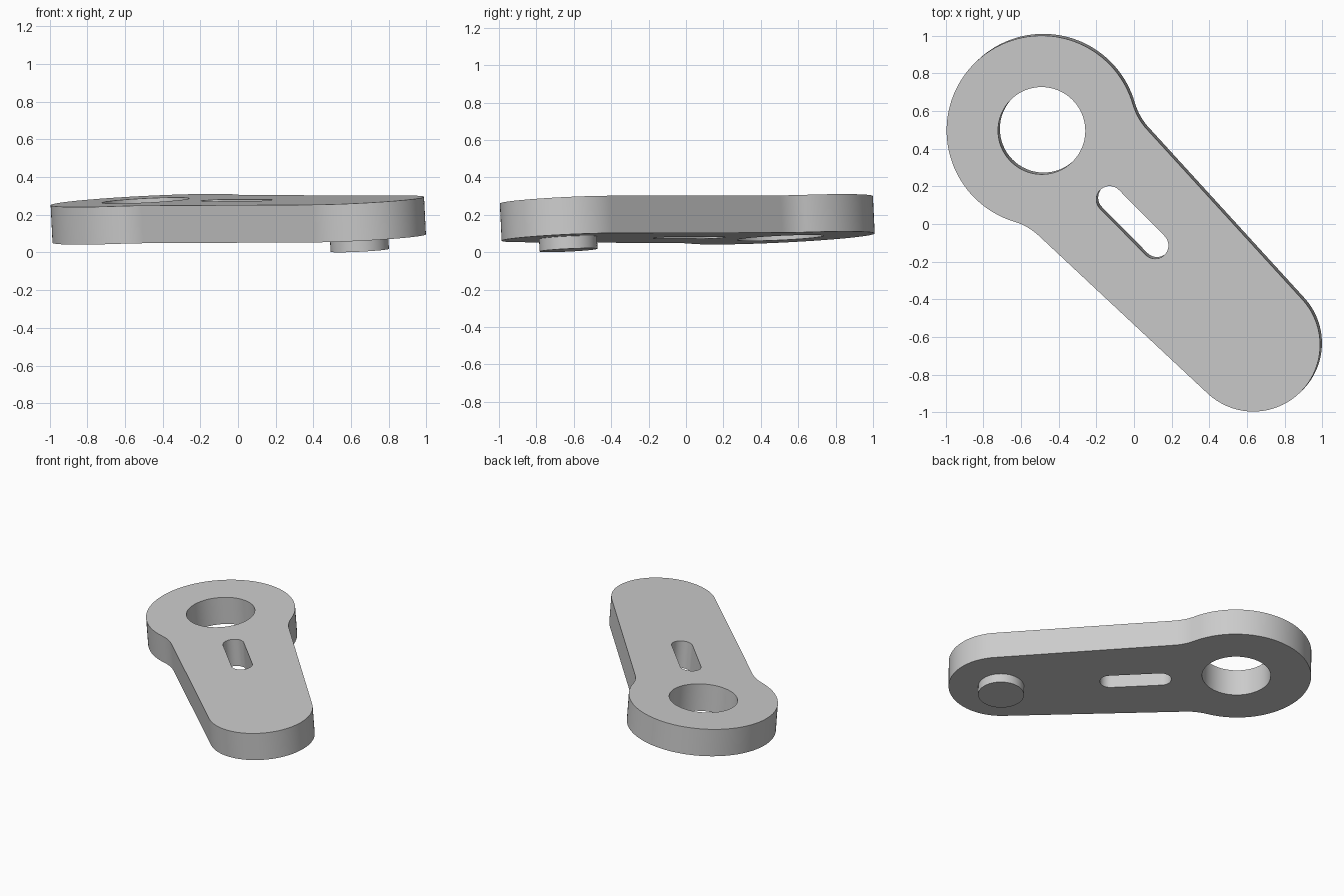
import bpy
import bmesh
from math import asin, atan2, cos, pi, radians, sin, sqrt
from mathutils import Matrix, Vector

cube = bpy.data.objects.get("Cube")
if cube:
    bpy.data.objects.remove(cube, do_unlink=True)

grey = bpy.data.materials.new("plain grey")
grey.use_nodes = True
colour = (0.6, 0.6, 0.6, 1)
grey.diffuse_color = colour
grey.node_tree.nodes["Principled BSDF"].inputs["Base Color"].default_value = colour

# Lever dimensions, along its own long axis with the big eye at the origin
BIG_R, SMALL_R, HOLE_R = 0.505, 0.355, 0.232
LENGTH, THICK, TAPER = 1.597, 0.2, 0.04
FILLET_U = 0.4
PIN_R, PIN_LEN = 0.155, 0.067

# Slightly tilted frame: u along the lever, w normal to its top face
w = Vector((-0.05, -0.048, 1)).normalized()
u = Vector((0.703, -0.711, 0))
u = (u - w * u.dot(w)).normalized()
v = w.cross(u)
frame = Matrix((u, v, w)).transposed().to_4x4()
frame.translation = (-0.49, 0.495, 0.276)


def arc(cu, cv, r, a0, a1, n):
    return [(cu + r * cos(a0 + (a1 - a0) * i / n),
             cv + r * sin(a0 + (a1 - a0) * i / n)) for i in range(n + 1)]


def finish(obj):
    obj.data.materials.clear()
    obj.data.materials.append(grey)
    obj.matrix_world = frame
    bpy.ops.object.select_all(action='DESELECT')
    obj.select_set(True)
    bpy.context.view_layer.objects.active = obj
    bpy.ops.object.shade_smooth_by_angle(angle=radians(30))


# Outline: big round end, concave fillet, tapered side, small round end
lean = asin(TAPER)
edge = SMALL_R / cos(lean) + (LENGTH - FILLET_U) * TAPER
fillet = (FILLET_U**2 + edge**2 - BIG_R**2) / (2 * (BIG_R - edge))
fillet_v = sqrt((BIG_R + fillet)**2 - FILLET_U**2)
join = atan2(fillet_v, FILLET_U)
half = arc(0, 0, BIG_R, pi, join, 40)
half += arc(FILLET_U, fillet_v, fillet, join - pi, -pi / 2 - lean, 12)
half += arc(LENGTH, 0, SMALL_R, pi / 2 - lean, 0, 28)
outline = half + [(a, -b) for a, b in reversed(half[1:-1])]

# Round eye and long slot
eye = arc(0, 0, HOLE_R, 0, 2 * pi, 64)[:-1]
slot = arc(0.513, 0, 0.071, pi / 2, 3 * pi / 2, 20)
slot += arc(0.856, 0, 0.071, -pi / 2, pi / 2, 20)

# Lever plate from a filled, extruded curve
curve = bpy.data.curves.new("lever_profile", 'CURVE')
curve.dimensions = '2D'
curve.fill_mode = 'BOTH'
curve.extrude = THICK / 2
for points in (outline, eye, slot):
    spline = curve.splines.new('POLY')
    spline.points.add(len(points) - 1)
    for p, (a, b) in zip(spline.points, points):
        p.co = (a, b, 0, 1)
    spline.use_cyclic_u = True
lever = bpy.data.objects.new("lever_plate", curve)
bpy.context.collection.objects.link(lever)
bpy.context.view_layer.objects.active = lever
lever.select_set(True)
bpy.ops.object.convert(target='MESH')
lever = bpy.context.object
lever.name = "lever_plate"
bm = bmesh.new()
bm.from_mesh(lever.data)
bmesh.ops.remove_doubles(bm, verts=bm.verts, dist=0.0005)
bmesh.ops.translate(bm, verts=bm.verts, vec=(0, 0, -THICK / 2))
bmesh.ops.recalc_face_normals(bm, faces=bm.faces)
bm.to_mesh(lever.data)
bm.free()
finish(lever)

# Round pin under the small end, seated a little into the plate
bm = bmesh.new()
seat = 0.02
bmesh.ops.create_cone(
    bm, cap_ends=True, segments=64, radius1=PIN_R, radius2=PIN_R, depth=PIN_LEN + seat,
    matrix=Matrix.Translation((LENGTH, 0, -THICK - (PIN_LEN - seat) / 2)))
mesh = bpy.data.meshes.new("pin")
bm.to_mesh(mesh)
bm.free()
pin = bpy.data.objects.new("pin", mesh)
bpy.context.collection.objects.link(pin)
finish(pin)
